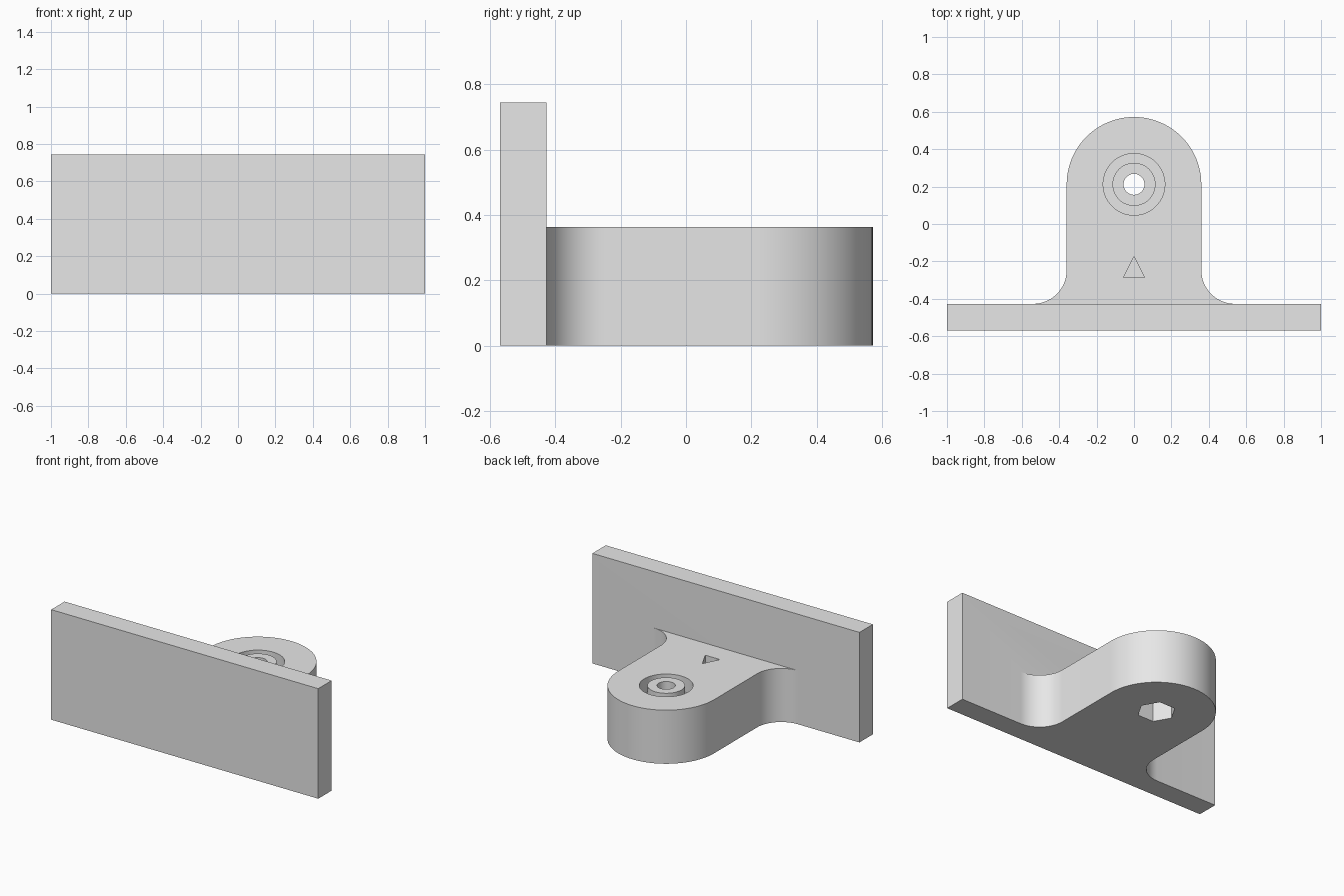
import bpy
import bmesh
from math import cos, sin, pi

PLATE_W, PLATE_FRONT, PLATE_BACK, PLATE_H = 1.0, -0.57, -0.427, 0.745
LUG_R, LUG_Y, LUG_H = 0.36, 0.212, 0.363
FILLET = 0.18

default = bpy.data.objects.get("Cube")
if default:
    bpy.data.objects.remove(default, do_unlink=True)

grey = bpy.data.materials.new("light grey")
grey.use_nodes = True
grey.diffuse_color = (0.8, 0.8, 0.8, 1)
grey.node_tree.nodes["Principled BSDF"].inputs["Base Color"].default_value = (0.8, 0.8, 0.8, 1)


def arc(cx, cy, r, start, end, steps):
    return [(cx + r * cos(start + (end - start) * i / steps),
             cy + r * sin(start + (end - start) * i / steps)) for i in range(steps + 1)]


def ring(r, sides):
    return arc(0, LUG_Y, r, 0, 2 * pi, sides)[:-1]


def prism(name, outline, z0, z1):
    """Extrude a counter-clockwise outline from z0 up to z1."""
    bm = bmesh.new()
    face = bm.faces.new([bm.verts.new((x, y, z0)) for x, y in outline])
    top = bmesh.ops.extrude_face_region(bm, geom=[face])["geom"]
    bmesh.ops.translate(bm, vec=(0, 0, z1 - z0),
                        verts=[v for v in top if isinstance(v, bmesh.types.BMVert)])
    bmesh.ops.recalc_face_normals(bm, faces=bm.faces)
    mesh = bpy.data.meshes.new(name)
    bm.to_mesh(mesh)
    bm.free()
    mesh.materials.append(grey)
    obj = bpy.data.objects.new(name, mesh)
    bpy.context.collection.objects.link(obj)
    return obj


def combine(target, tool, operation):
    """Apply a boolean and discard the tool."""
    mod = target.modifiers.new(operation.lower(), "BOOLEAN")
    mod.operation, mod.solver, mod.object = operation, "EXACT", tool
    bpy.context.view_layer.objects.active = target
    bpy.ops.object.modifier_apply(modifier=mod.name)
    bpy.data.objects.remove(tool, do_unlink=True)


# Upright mounting plate
bracket = prism("bracket", [(-PLATE_W, PLATE_FRONT), (PLATE_W, PLATE_FRONT),
                            (PLATE_W, PLATE_BACK), (-PLATE_W, PLATE_BACK)], 0, PLATE_H)

# Rounded lug with flared fillets, rooted inside the plate
flare = arc(LUG_R + FILLET, PLATE_BACK + FILLET, FILLET, 1.5 * pi, pi, 16)
root_y = PLATE_BACK - 0.05
outline = [(flare[0][0], root_y)] + flare
outline += arc(0, LUG_Y, LUG_R, 0, pi, 48)
outline += [(-x, y) for x, y in reversed(flare)] + [(-flare[0][0], root_y)]
combine(bracket, prism("lug", outline, 0, LUG_H), "UNION")

# Ring groove around the bolt hole
groove = prism("groove_cutter", ring(0.165, 64), LUG_H - 0.1, LUG_H + 0.1)
combine(groove, prism("groove_core", ring(0.115, 64), 0, 1), "DIFFERENCE")
combine(bracket, groove, "DIFFERENCE")

# Bolt hole, hexagonal nut pocket below and triangular mark on top
combine(bracket, prism("hole_cutter", ring(0.056, 48), -0.1, 1), "DIFFERENCE")
combine(bracket, prism("nut_cutter", ring(0.118, 6), -0.1, 0.15), "DIFFERENCE")
mark = [(-0.055, -0.285), (0.055, -0.285), (0, -0.175)]
combine(bracket, prism("mark_cutter", mark, LUG_H - 0.05, LUG_H + 0.1), "DIFFERENCE")

# Smooth curved walls, crisp edges
bpy.ops.object.select_all(action="DESELECT")
bracket.select_set(True)
bpy.context.view_layer.objects.active = bracket
bpy.ops.object.shade_smooth_by_angle(angle=pi / 6)
